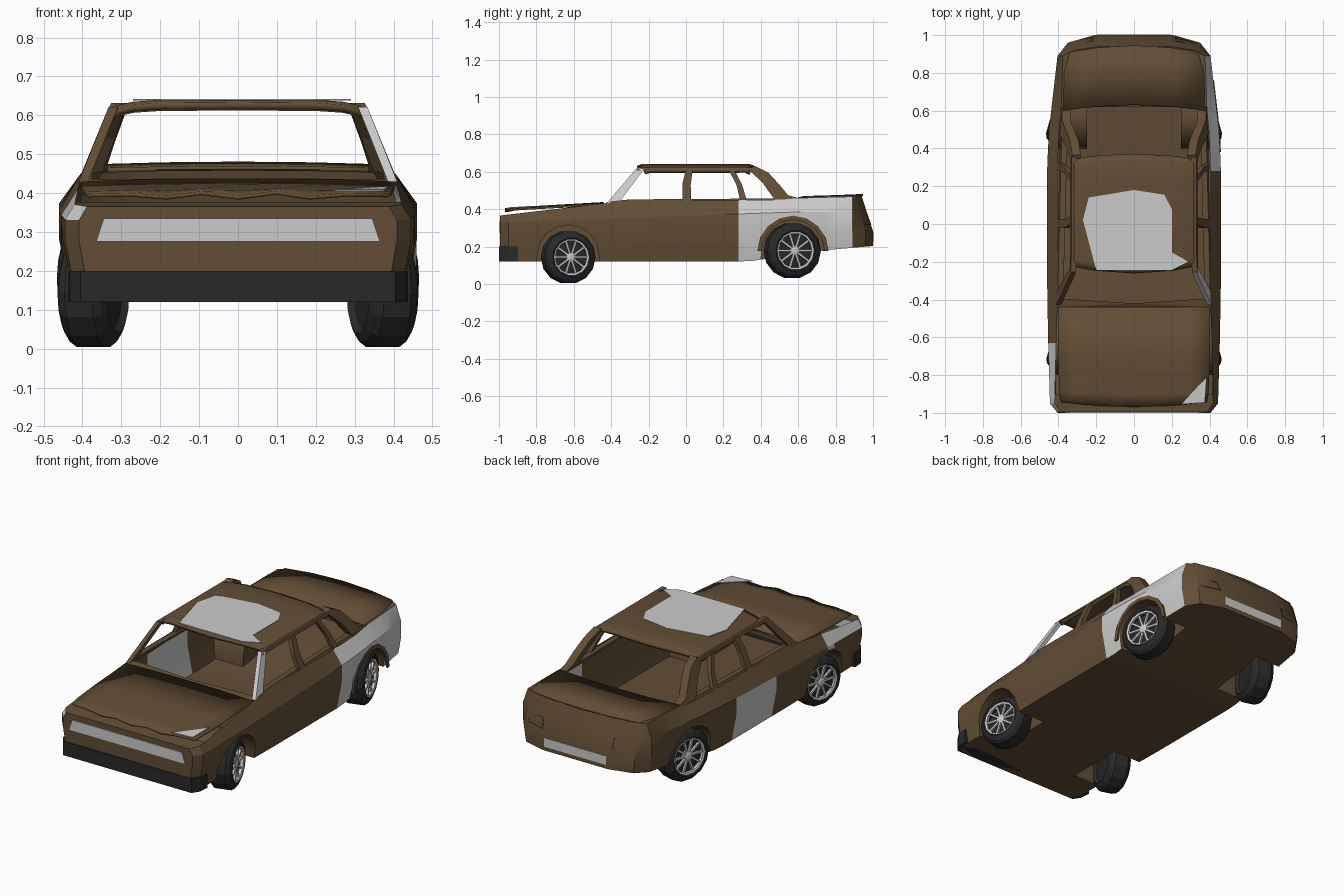
import bpy, bmesh, math
from mathutils import Vector, Matrix

if "Cube" in bpy.data.objects:
    bpy.data.objects.remove(bpy.data.objects["Cube"])


def material(name, c):
    m = bpy.data.materials.new(name)
    m.diffuse_color = (*c, 1)
    m.use_nodes = True
    m.node_tree.nodes["Principled BSDF"].inputs["Base Color"].default_value = m.diffuse_color
    return m


RUST = material("brown_paint", (0.125, 0.075, 0.035))
RUBBER = material("rubber", (0.022, 0.022, 0.022))


def emit(bm, name, mat=None, smooth=False, thick=0):
    me = bpy.data.meshes.new(name)
    bm.to_mesh(me)
    ob = bpy.data.objects.new(name, me)
    bpy.context.collection.objects.link(ob)
    if mat:
        me.materials.append(mat)
    if thick:
        s = ob.modifiers.new("thickness", "SOLIDIFY")
        s.thickness, s.offset = thick, -1
    if smooth:
        bpy.ops.object.select_all(action='DESELECT')
        ob.select_set(True)
        bpy.context.view_layer.objects.active = ob
        bpy.ops.object.shade_smooth_by_angle(angle=math.radians(24))
    return ob


def curve(*pts):
    """Piecewise linear function through the points."""
    def f(t):
        if t <= pts[0][0]:
            return pts[0][1]
        for (a, u), (b, v) in zip(pts, pts[1:]):
            if t <= b:
                return u + (v - u) * (t - a) / (b - a)
        return pts[-1][1]
    return f


def slab(name, pts, offset, mat=None):
    """Outline of 3D points extruded along an offset."""
    bm = bmesh.new()
    a = [bm.verts.new(p) for p in pts]
    b = [bm.verts.new(Vector(p) + Vector(offset)) for p in pts]
    bm.faces.new(a)
    bm.faces.new(b[::-1])
    n = len(a)
    for i in range(n):
        bm.faces.new((a[i], b[i], b[(i + 1) % n], a[(i + 1) % n]))
    bmesh.ops.recalc_face_normals(bm, faces=bm.faces)
    bmesh.ops.triangulate(bm, faces=[f for f in bm.faces if len(f.verts) > 4])
    return emit(bm, name, mat)


# Lines of the body along its length
half_width = curve((-1, .405), (-.95, .445), (-.6, .455), (-.3, .46), (.3, .46),
                   (.5, .45), (.89, .405), (.96, .35), (1, .21))
belt = curve((-1, .365), (-.4, .435), (-.3, .45), (.5, .45), (.62, .46), (1, .47))
shoulder = curve((-1, .33), (.6, .385), (1, .385))
belt_in = curve((-1, .95), (-.4, .88), (.6, .88), (.9, .93))
floor_z = curve((.33, .12), (.74, .18), (1, .203))
ARCHES = ((-.63, .15, .165), (.572, .175, .168))


def arch_z(y):
    for c, z, r in ARCHES:
        if abs(y - c) <= r + 1e-5:
            return z + math.sqrt(max(0, r * r - (y - c) ** 2))
    return floor_z(y)


def section(y):
    zf, za, w = floor_z(y), arch_z(y), half_width(y)
    zs, zb = shoulder(y), belt(y)
    zm = max(.28, za + .012)
    wide = lambda z: w * (.93 + .07 * min(1, (z - .12) / .16))
    xi = min(.25, .6 * w)
    half = [(xi, zf), (xi, za), (wide(za), za), (wide(zm), zm), (w, max(zs, zm + .01)), (w * belt_in(y), zb)]
    lean = .32 * max(0, min(1, (y - .89) / .1))
    return [(x, y - lean * max(0, z - .28), z) for x, z in half]


# Body shell with wheel wells, open over the cabin
ys = [-.995, -.95, -.9, -.42, -.3, -.16, 0, .2, .28, .35, .62, .82, .89, .96, 1]
for c, z, r in ARCHES:
    ys += [c + r * math.cos(k * math.pi / 8) for k in range(9)] + [c - r - .003, c + r + .003]
ys.sort()
bm = bmesh.new()
rows = []
for y in ys:
    h = section(y)
    rows.append([bm.verts.new((-x, yy, z)) for x, yy, z in h[::-1]] + [bm.verts.new(p) for p in h])
n = len(rows[0])
for j in range(len(ys) - 1):
    a, b = rows[j], rows[j + 1]
    for i in range(n):
        k = (i + 1) % n
        if k or ys[j] >= .62 or ys[j + 1] <= -.89:
            bm.faces.new((a[i], a[k], b[k], b[i]))
for r in (rows[0], rows[-1]):
    for i in range(n // 2 - 1):
        bm.faces.new((r[i], r[i + 1], r[n - 2 - i], r[n - 1 - i]))
bmesh.ops.remove_doubles(bm, verts=bm.verts, dist=.0005)
bmesh.ops.recalc_face_normals(bm, faces=bm.faces)


def is_grey(f):
    c = f.calc_center_median()
    flank = abs(f.normal.z) < .85 and abs(c.x) > .33 and abs(f.normal.x) > .4
    if c.x > 0:
        return flank and .28 < c.y < .89
    return flank and (-.16 < c.y < .2 and c.z < .38 or c.y < -.65 and c.z > .325)


patches = bm.copy()
for b, keep in ((bm, False), (patches, True)):
    bmesh.ops.delete(b, geom=[f for f in b.faces if is_grey(f) != keep], context='FACES')
emit(bm, "body_shell", RUST, True)
emit(patches, "body_grey_panels", None, True)

# Brown lip around the right rear wheel arch
c, z, r = ARCHES[1]
ring = [(c + q * math.cos(t), z + q * math.sin(t)) for q, ts in ((r, range(9)), (r + .022, range(8, -1, -1)))
        for t in [k * math.pi / 8 for k in ts]]
slab("rear_arch_lip", [(half_width(y) - .006, y, zz) for y, zz in ring], (.01, 0, 0), RUST)


def sheet(name, grid, thick):
    bm = bmesh.new()
    v = [[bm.verts.new(p) for p in row] for row in grid]
    for a, b in zip(v, v[1:]):
        for i in range(len(a) - 1):
            bm.faces.new((a[i], a[i + 1], b[i + 1], b[i]))
    return emit(bm, name, RUST, True, thick)


# Crumpled bonnet, slightly raised at the front
cols = [-1, -.72, -.48, -.25, 0, .25, .48, .72, 1]
wave = [.006, .004, -.006, .004, -.008, .005, -.006, .004, .006]
grid = []
for y, z, hw, k in ((-.968, .393, .385, 1), (-.9, .402, .395, .4), (-.7, .415, .402, 0), (-.44, .43, .402, 0)):
    grid.append([(hw * u, y + k * .025 * u * u, z + .008 * (1 - u * u) + k * w) for u, w in zip(cols, wave)])
sheet("bonnet", grid, .01)
slab("bonnet_grey_corner", [(.25, -.955, .405), (.375, -.945, .405), (.385, -.81, .414)], (0, 0, .004))

# Cowl under the windscreen
slab("cowl", [(-.4, -.44, .426), (.4, -.44, .426), (.385, -.395, .436), (0, -.42, .438), (-.385, -.395, .436)],
     (0, 0, -.02), RUST)

# Roof with a grey patch
rx = [(-.335, .608), (-.315, .625), (-.27, .635), (-.2, .64), (0, .641)]
rx += [(-x, z) for x, z in rx[-2::-1]]
grid = [[(x, y + b * x * x, z - d) for x, z in rx]
        for y, b, d in ((-.262, .35, .008), (-.22, .3, 0), (.25, 0, 0), (.34, -.2, 0), (.372, -.25, .012))]
sheet("roof", grid, .018)
slab("roof_grey_patch", [(x, y, .638) for x, y in ((-.2, -.245), (-.27, .02), (-.24, .14), (0, .18), (.16, .155),
     (.2, .08), (.2, -.15), (.29, -.2), (.2, -.245))], (0, 0, .004))


# Pillars, rails and sills on both sides, leaning inwards
def side_part(name, yz, depth, grey_right=False):
    for s, side in ((1, "right"), (-1, "left")):
        pts = [(s * (.403 - .41 * (z - .45)) * half_width(y) / .46, y, z) for y, z in yz]
        slab(f"{name}_{side}", pts, (-s * depth, 0, 0), None if grey_right and s > 0 else RUST)


side_part("front_pillar", [(-.425, .43), (-.355, .44), (-.225, .612), (-.262, .622)], .024, True)
side_part("middle_pillar", [(-.02, .445), (.028, .445), (.025, .53), (.037, .615), (0, .615), (-.02, .53)], .025)
side_part("door_pillar", [(.29, .445), (.325, .445), (.3, .53), (.255, .615), (.225, .615), (.27, .53)], .025)
side_part("rear_pillar", [(.335, .612), (.41, .54), (.475, .45), (.61, .456), (.545, .475), (.5, .53),
                          (.44, .595), (.365, .632)], .045)
side_part("roof_rail", [(-.265, .607), (.36, .607), (.36, .622), (-.255, .622)], .025)
side_part("window_sill", [(-.42, .425), (-.3, .435), (.62, .435), (.62, .458), (-.3, .452), (-.4, .442)], .03)

# Boot lid, gently crowned
sheet("boot_lid", [[(w * u, y - b * u * u, z + .006 * (1 - u * u)) for u in (-1, -.55, 0, .55, 1)]
                   for y, z, w, b in ((.63, .464, .375, .03), (.8, .469, .37, 0), (.945, .475, .34, .035))], .012)

# Front bumper and grille
half = [(.437, -.9), (.432, -.96), (.405, -1), (-.405, -1), (-.432, -.96), (-.437, -.9)]
slab("front_bumper", [(x, y, .12) for x, y in half], (0, 0, .08), RUBBER)
slab("grille", [(-.365, -1, .275), (.365, -1, .275), (.345, -1, .335), (-.345, -1, .335)], (0, .008, 0))

# Number plate panel and rear lamp frames
slab("rear_plate", [(-.195, 1, .225), (.195, 1, .225), (.195, 1, .275), (-.195, 1, .275)], (0, .002, 0))
for s, side in ((1, "right"), (-1, "left")):
    def lamp_point(x, z):
        return (s * x, 1.0 - (x - .21) * .29 - .32 * (z - .28), z)
    out = [lamp_point(*p) for p in ((.215, .315), (.33, .315), (.335, .37), (.22, .37))]
    for i in range(4):
        a, b = Vector(out[i]), Vector(out[(i + 1) % 4])
        mid = sum((Vector(p) for p in out), Vector()) / 4
        slab(f"lamp_frame_{side}", [a, b, b.lerp(mid, .12), a.lerp(mid, .12)], (0, .004, 0), RUST)


# Wheels, splayed outwards at their front edges
def lathe(bm, prof, seg):
    rings = [[bm.verts.new((a, r * math.cos(2 * math.pi * i / seg), r * math.sin(2 * math.pi * i / seg)))
              for i in range(seg)] for a, r in prof]
    for p, q in zip(rings, rings[1:]):
        for i in range(seg):
            k = (i + 1) % seg
            bm.faces.new((p[i], p[k], q[k], q[i]))
    return rings


def wheel(label, side, y, z, k):
    mat = Matrix.Translation((side * .372, y, z)) @ Matrix.Rotation(side * math.radians(16), 4, 'Z') \
        @ Matrix.Diagonal((side, k, k, 1))
    tyre, rim = bmesh.new(), bmesh.new()
    rings = lathe(tyre, [(-.05, .09), (-.066, .105), (-.055, .128), (-.036, .142), (.036, .142), (.055, .128),
                         (.066, .105), (.06, .097), (.03, .094)], 14)
    tyre.faces.new(rings[0])
    tyre.faces.new(rings[-1])
    lathe(rim, [(.05, .097), (.063, .097), (.06, .088), (.045, .088)], 14)
    hub = lathe(rim, [(.032, .026), (.056, .024), (.06, .012)], 10)
    rim.faces.new(hub[-1])
    for i in range(10):
        m = Matrix.Rotation(i * math.pi / 5, 4, 'X') @ Matrix.Translation((.049, .057, 0)) \
            @ Matrix.Diagonal((.012, .068, .011, 1))
        bmesh.ops.create_cube(rim, size=1, matrix=m)
    for b, nm, mt in ((tyre, "tyre", RUBBER), (rim, "rim", None)):
        b.transform(mat)
        bmesh.ops.recalc_face_normals(b, faces=b.faces)
        emit(b, f"{label}_{nm}", mt)


for s, side in ((1, "right"), (-1, "left")):
    wheel(f"front_{side}", s, -.63, .143, 1)
    wheel(f"rear_{side}", s, .568, .178, 1.05)
